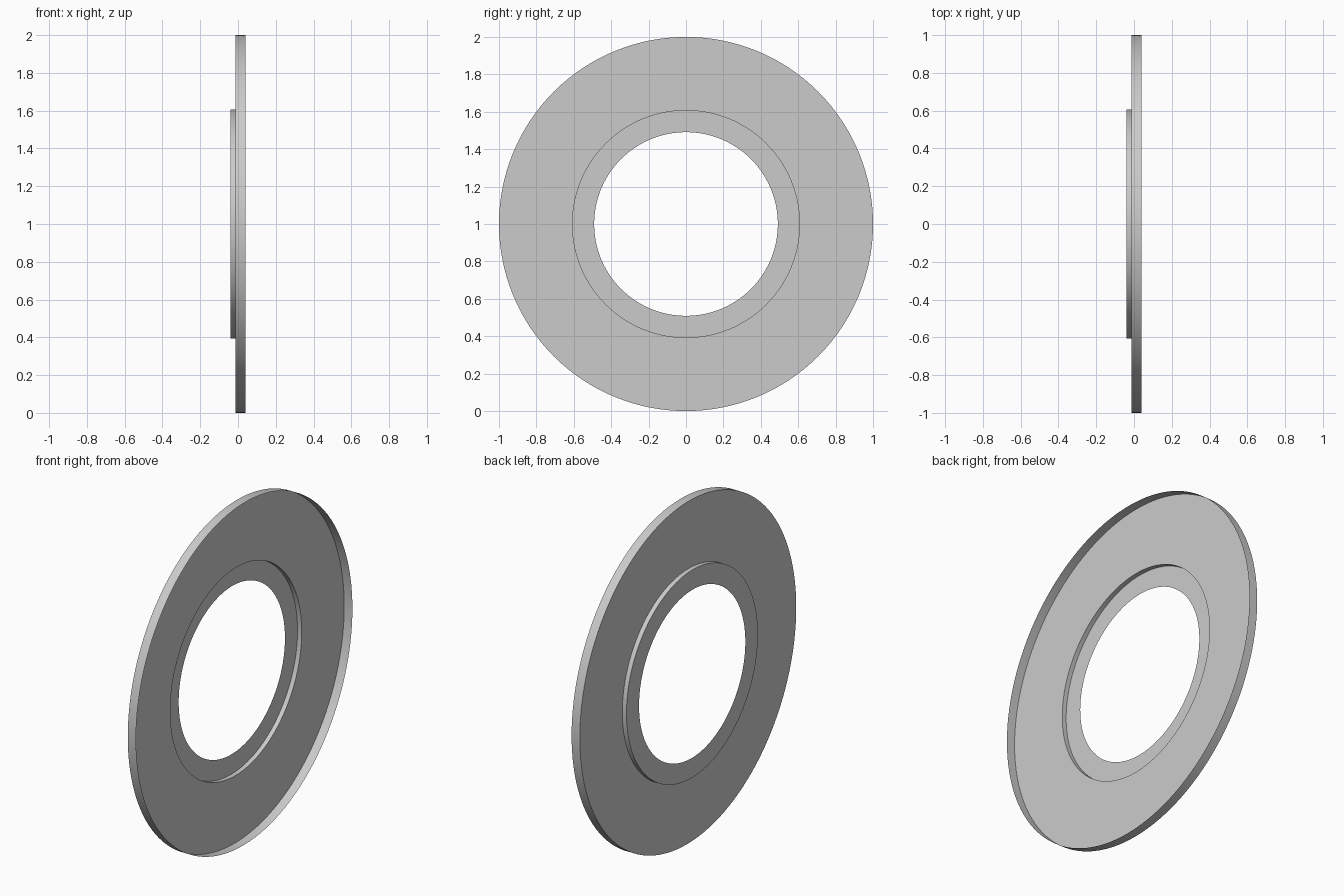
import bpy, bmesh, math
from mathutils import Matrix, Vector

cube = bpy.data.objects.get("Cube")
if cube:
    bpy.data.objects.remove(cube, do_unlink=True)

# One plain grey metal
grey = bpy.data.materials.new("light_grey_metal")
grey.use_nodes = True
colour = (0.6, 0.6, 0.6, 1)
grey.diffuse_color = colour
grey.node_tree.nodes["Principled BSDF"].inputs["Base Color"].default_value = colour

# Section of the thin pressed sheet as (x, radius): rim, plate, step, inner flange
profile = [(0.04, 1.0), (-0.013, 1.0), (-0.013, 0.607), (-0.04, 0.607), (-0.04, 0.491)]

# Revolve the section around the x axis
bm = bmesh.new()
verts = [bm.verts.new((x, 0, r)) for x, r in profile]
edges = [bm.edges.new(pair) for pair in zip(verts, verts[1:])]
bmesh.ops.spin(bm, geom=verts + edges, cent=(0, 0, 0), axis=(1, 0, 0),
               angle=math.tau, steps=128, use_duplicate=False)
bmesh.ops.remove_doubles(bm, verts=bm.verts, dist=0.0001)
bmesh.ops.recalc_face_normals(bm, faces=bm.faces)
# Outer side of the rim faces outward
rim = max(bm.faces, key=lambda f: f.calc_center_median().yz.length)
centre = rim.calc_center_median()
if rim.normal.dot(Vector((0, centre.y, centre.z))) < 0:
    bmesh.ops.reverse_faces(bm, faces=bm.faces)
bm.transform(Matrix.Translation((0, 0, 1)))

mesh = bpy.data.meshes.new("stepped_ring")
bm.to_mesh(mesh)
bm.free()
mesh.materials.append(grey)
ring = bpy.data.objects.new("stepped_ring", mesh)
bpy.context.collection.objects.link(ring)

# Smooth round walls with crisp corners
bpy.ops.object.select_all(action="DESELECT")
ring.select_set(True)
bpy.context.view_layer.objects.active = ring
bpy.ops.object.shade_smooth_by_angle(angle=math.radians(30))
